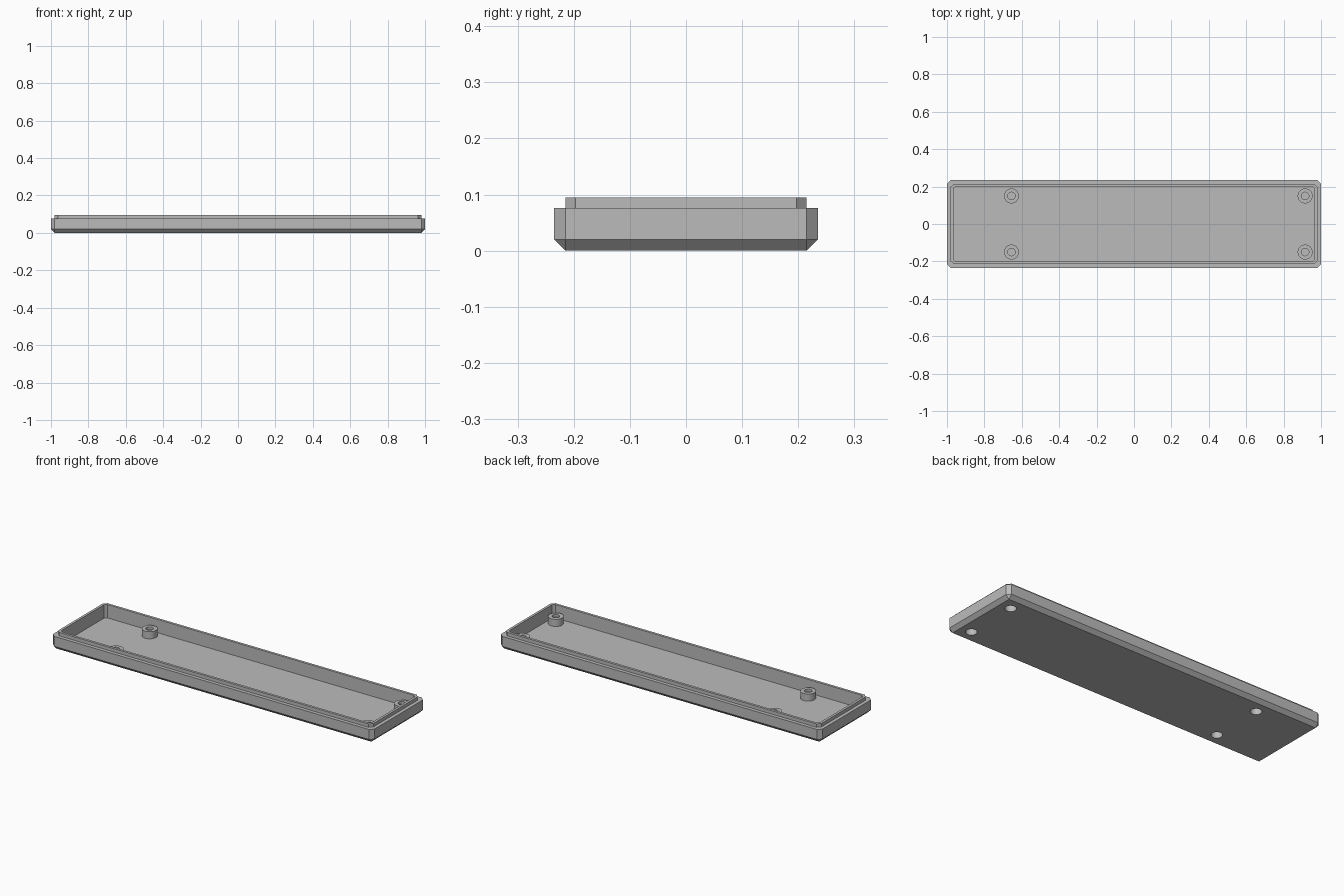
import bpy, bmesh, math
from mathutils import Matrix

if "Cube" in bpy.data.objects:
    bpy.data.objects.remove(bpy.data.objects["Cube"])

grey = bpy.data.materials.new("plain_grey")
grey.use_nodes = True
grey.diffuse_color = (0.5, 0.5, 0.5, 1)
grey.node_tree.nodes["Principled BSDF"].inputs["Base Color"].default_value = (0.5, 0.5, 0.5, 1)

HOLE_R = 0.029
BOSSES = [(x, y) for x in (-0.655, 0.915) for y in (-0.15, 0.15)]


def finish(bm, name):
    bmesh.ops.remove_doubles(bm, verts=bm.verts, dist=1e-5)
    bmesh.ops.recalc_face_normals(bm, faces=bm.faces)
    mesh = bpy.data.meshes.new(name)
    bm.to_mesh(mesh)
    bm.free()
    mesh.materials.append(grey)
    obj = bpy.data.objects.new(name, mesh)
    bpy.context.collection.objects.link(obj)
    return obj


def smooth(obj):
    bpy.ops.object.select_all(action='DESELECT')
    obj.select_set(True)
    bpy.context.view_layer.objects.active = obj
    bpy.ops.object.shade_smooth_by_angle(angle=math.radians(30))


def ring(bm, hx, hy, c, z):
    """Rectangle with cut corners, counter-clockwise."""
    pts = [(hx, -hy + c), (hx, hy - c), (hx - c, hy), (-hx + c, hy),
           (-hx, hy - c), (-hx, -hy + c), (-hx + c, -hy), (hx - c, -hy)]
    return [bm.verts.new((x, y, z)) for x, y in pts]


# Tray: bevelled base, ledge, raised lip, inner wall and floor
bm = bmesh.new()
rings = [ring(bm, *r) for r in (
    (0.98, 0.215, 0, 0),
    (1.0, 0.235, 0.02, 0.02),
    (1.0, 0.235, 0.02, 0.076),
    (0.98, 0.215, 0.018, 0.076),
    (0.98, 0.215, 0.018, 0.095),
    (0.966, 0.201, 0.012, 0.095),
    (0.966, 0.201, 0.012, 0.02))]
for a, b in zip(rings, rings[1:]):
    for i in range(8):
        j = (i + 1) % 8
        bm.faces.new((a[i], a[j], b[j], b[i]))
bm.faces.new(rings[0][::-1])
bm.faces.new(rings[-1])
tray = finish(bm, "tray")

# Screw holes through the base
bm = bmesh.new()
for x, y in BOSSES:
    bmesh.ops.create_cone(bm, cap_ends=True, segments=32, radius1=HOLE_R, radius2=HOLE_R,
                          depth=0.1, matrix=Matrix.Translation((x, y, 0)))
cutter = finish(bm, "hole_cutter")
cutter.hide_render = True
cut = tray.modifiers.new("screw_holes", 'BOOLEAN')
cut.operation = 'DIFFERENCE'
cut.solver = 'EXACT'
cut.object = cutter
bpy.context.view_layer.objects.active = tray
bpy.ops.object.modifier_apply(modifier=cut.name)
bpy.data.objects.remove(cutter)
smooth(tray)

# Screw bosses: turned profile with a pilot hole above and a socket below
profile = [(0, 0.046), (0.02, 0.046), (0.02, 0.06), (0.04, 0.06), (0.04, 0.02),
           (HOLE_R, 0.02), (HOLE_R, 0.04), (0, 0.04)]
for n, (x, y) in enumerate(BOSSES):
    bm = bmesh.new()
    verts = [bm.verts.new((r, 0, z)) for r, z in profile]
    edges = [bm.edges.new(pair) for pair in zip(verts, verts[1:])]
    bmesh.ops.spin(bm, geom=verts + edges, cent=(0, 0, 0), axis=(0, 0, 1),
                   angle=math.tau, steps=32)
    boss = finish(bm, f"screw_boss_{n + 1}")
    boss.location = (x, y, 0)
    smooth(boss)
